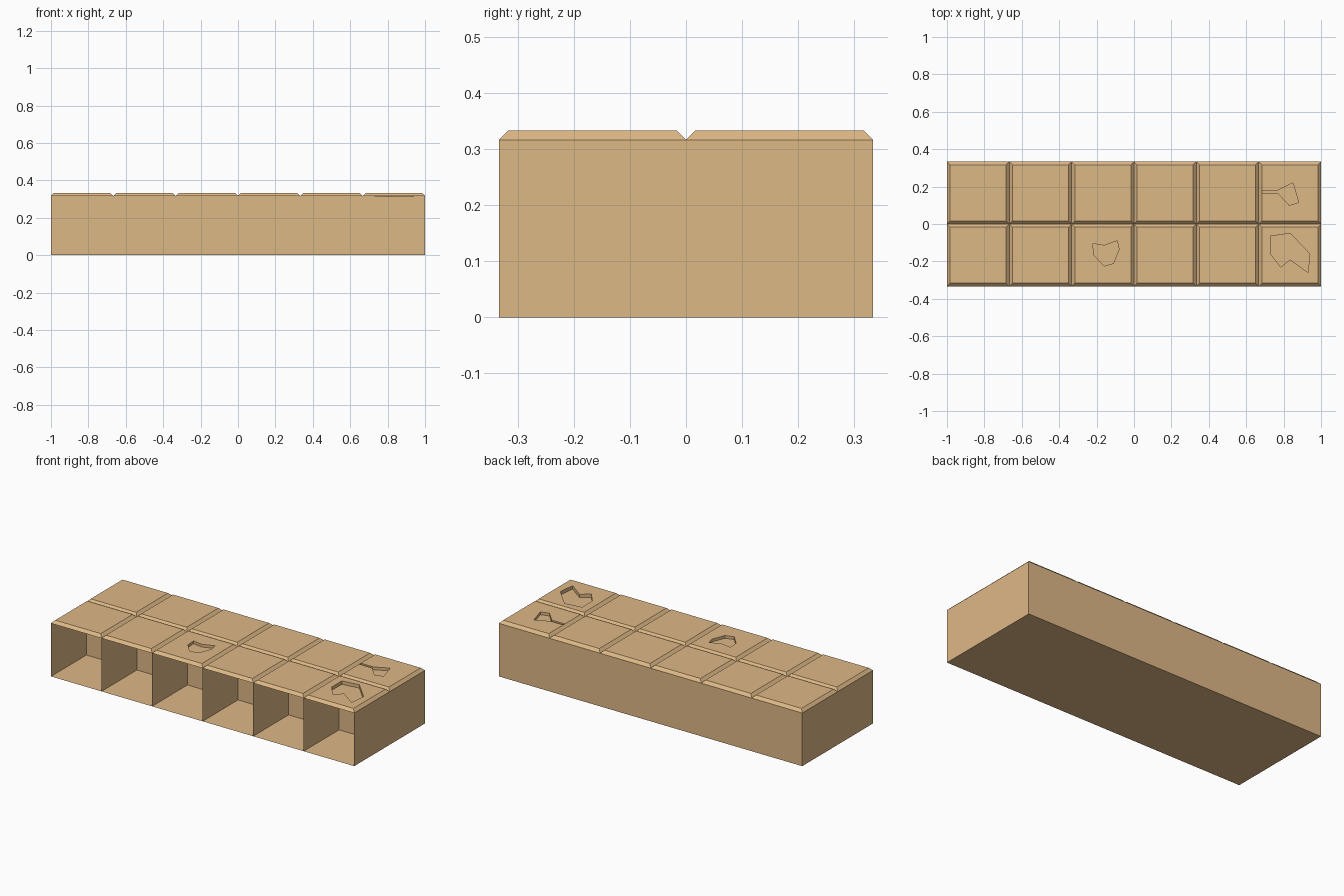
import bpy, bmesh

if "Cube" in bpy.data.objects:
    bpy.data.objects.remove(bpy.data.objects["Cube"])

U = 1 / 3          # block size
C = 0.0167         # chamfer around each block top
wood = bpy.data.materials.new("tan_wood")
wood.diffuse_color = (0.73, 0.48, 0.24, 1)
wood.use_nodes = True
wood.node_tree.nodes["Principled BSDF"].inputs["Base Color"].default_value = wood.diffuse_color

# chipped hollows in three block tops: (column, row) -> depth, outline
chips = {
    (5, 0): (0.02, [(.73, -.065), (.835, -.05), (.94, -.16), (.93, -.26),
                    (.835, -.19), (.785, -.23), (.73, -.16)]),
    (2, 0): (0.0165, [(-.22, -.105), (-.16, -.115), (-.09, -.09), (-.08, -.135),
                      (-.11, -.21), (-.16, -.225), (-.215, -.165)]),
    (5, 1): (0.0165, [(.685, .18), (.77, .18), (.85, .22), (.88, .115),
                      (.83, .10), (.77, .165), (.685, .165)]),
}


def ring(bm, pts, z):
    return [bm.verts.new((x, y, z)) for x, y in pts]


def bridge(bm, a, b, skip=()):
    n = len(a)
    for i in range(n):
        if i not in skip:
            bm.faces.new((a[i], a[(i + 1) % n], b[(i + 1) % n], b[i]))


def square(x0, y0, inset):
    a, b = x0 + inset, x0 + U - inset
    c, d = y0 + inset, y0 + U - inset
    return [(a, c), (b, c), (b, d), (a, d)]


def block(col, row):
    x0, y0 = -1 + col * U, (row - 1) * U
    bm = bmesh.new()
    # floor, walls (front row has no front wall) and chamfer
    base = ring(bm, square(x0, y0, 0), 0)
    shoulder = ring(bm, square(x0, y0, 0), U - C)
    top = ring(bm, square(x0, y0, C), U)
    bm.faces.new(base[::-1])
    bridge(bm, base, shoulder, skip=(0,) if row == 0 else ())
    bridge(bm, shoulder, top)
    if (col, row) in chips:
        # top with a hole, hollow walls and hollow floor
        depth, outline = chips[col, row]
        outline = outline[::-1]
        rim = ring(bm, outline, U)
        bed = ring(bm, outline, U - depth)
        edges = [bm.edges.get((top[i], top[(i + 1) % 4])) for i in range(4)]
        n = len(rim)
        edges += [bm.edges.new((rim[i], rim[(i + 1) % n])) for i in range(n)]
        bmesh.ops.triangle_fill(bm, use_beauty=True, use_dissolve=False,
                                edges=edges, normal=(0, 0, 1))
        bridge(bm, bed, rim)
        bm.faces.new(bed)
    else:
        bm.faces.new(top)
    bmesh.ops.recalc_face_normals(bm, faces=bm.faces)
    name = f"{'back' if row else 'front_open'}_block_{col + 1}"
    me = bpy.data.meshes.new(name)
    bm.to_mesh(me)
    bm.free()
    me.materials.append(wood)
    bpy.context.collection.objects.link(bpy.data.objects.new(name, me))


for col in range(6):
    for row in range(2):
        block(col, row)
